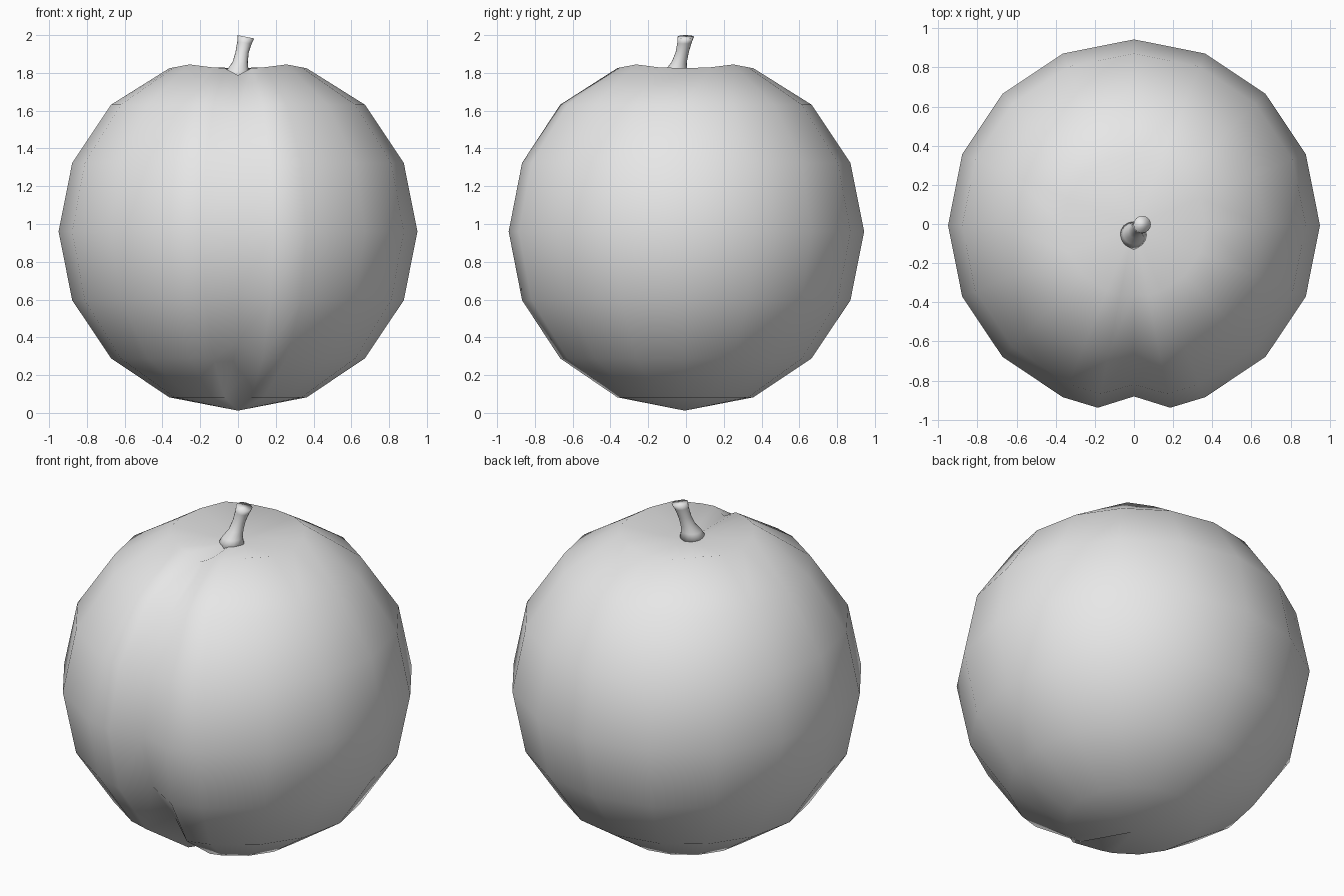
import bpy, bmesh
from math import sin, cos, radians, pi

cube = bpy.data.objects.get("Cube")
if cube:
    bpy.data.objects.remove(cube, do_unlink=True)

grey = bpy.data.materials.new("plain grey")
grey.use_nodes = True
grey.diffuse_color = (0.8, 0.8, 0.8, 1)
grey.node_tree.nodes["Principled BSDF"].inputs["Base Color"].default_value = (0.8, 0.8, 0.8, 1)


def bridge(bm, a, b):
    """Join two closed rings of vertices with quads."""
    for i in range(len(a)):
        j = (i + 1) % len(a)
        bm.faces.new((a[i], a[j], b[j], b[i]))


def fan(bm, ring, tip):
    """Close a ring with triangles around one vertex."""
    for i in range(len(ring)):
        bm.faces.new((ring[i], ring[(i + 1) % len(ring)], tip))


def finish(bm, name):
    bmesh.ops.recalc_face_normals(bm, faces=bm.faces[:])
    for face in bm.faces:
        face.smooth = True
    mesh = bpy.data.meshes.new(name)
    bm.to_mesh(mesh)
    bm.free()
    mesh.materials.append(grey)
    obj = bpy.data.objects.new(name, mesh)
    bpy.context.collection.objects.link(obj)
    return obj


# Fruit body: a coarse sphere with a crease down the front and a dimpled top
R, CY, CZ = 0.95, -0.007, 0.96
angles = sorted([i * 22.5 for i in range(16)] + [11.25, 348.75])
crease = [0.09, 0.12, 0.09, 0.076, 0.07, 0.06, 0.04]   # bottom ring to top ring

bm = bmesh.new()
rings = []
for k, depth in enumerate(crease):
    lat = radians(-67.5 + 22.5 * k)
    ring = []
    for a in angles:
        t = radians(a)
        r = R - depth if a == 0 else R
        z = CZ + r * sin(lat)
        if k == len(crease) - 1:               # the rim dips between four soft shoulders
            z += 0.02 * sin(2 * t) ** 4 - 0.013
        ring.append(bm.verts.new((r * cos(lat) * sin(t), CY - r * cos(lat) * cos(t), z)))
    rings.append(ring)
for lower, upper in zip(rings, rings[1:]):
    bridge(bm, lower, upper)
fan(bm, rings[0], bm.verts.new((0, CY, CZ - R + 0.002)))
fan(bm, rings[-1], bm.verts.new((0, CY, 1.775)))
finish(bm, "fruit_body")

# Stem: a short leaning stalk, flared at the foot and cut at a slant on top
# Each row is centre x, centre y, centre z, radius, slant
stalk = [(-0.005, -0.062, 1.77, 0.075, 0),
         (0.0, -0.05, 1.82, 0.055, 0),
         (0.012, -0.035, 1.86, 0.04, 0),
         (0.022, -0.02, 1.91, 0.035, 0.05),
         (0.034, -0.008, 1.96, 0.038, 0.15),
         (0.042, -0.002, 1.991, 0.044, 0.2)]
bm = bmesh.new()
rings = []
for x, y, z, r, slant in stalk:
    ring = []
    for i in range(16):
        t = 2 * pi * i / 16
        ring.append(bm.verts.new((x + r * cos(t), y + r * sin(t), z - slant * r * cos(t))))
    rings.append(ring)
for lower, upper in zip(rings, rings[1:]):
    bridge(bm, lower, upper)
bm.faces.new(rings[0])
bm.faces.new(rings[-1])
finish(bm, "stem")
